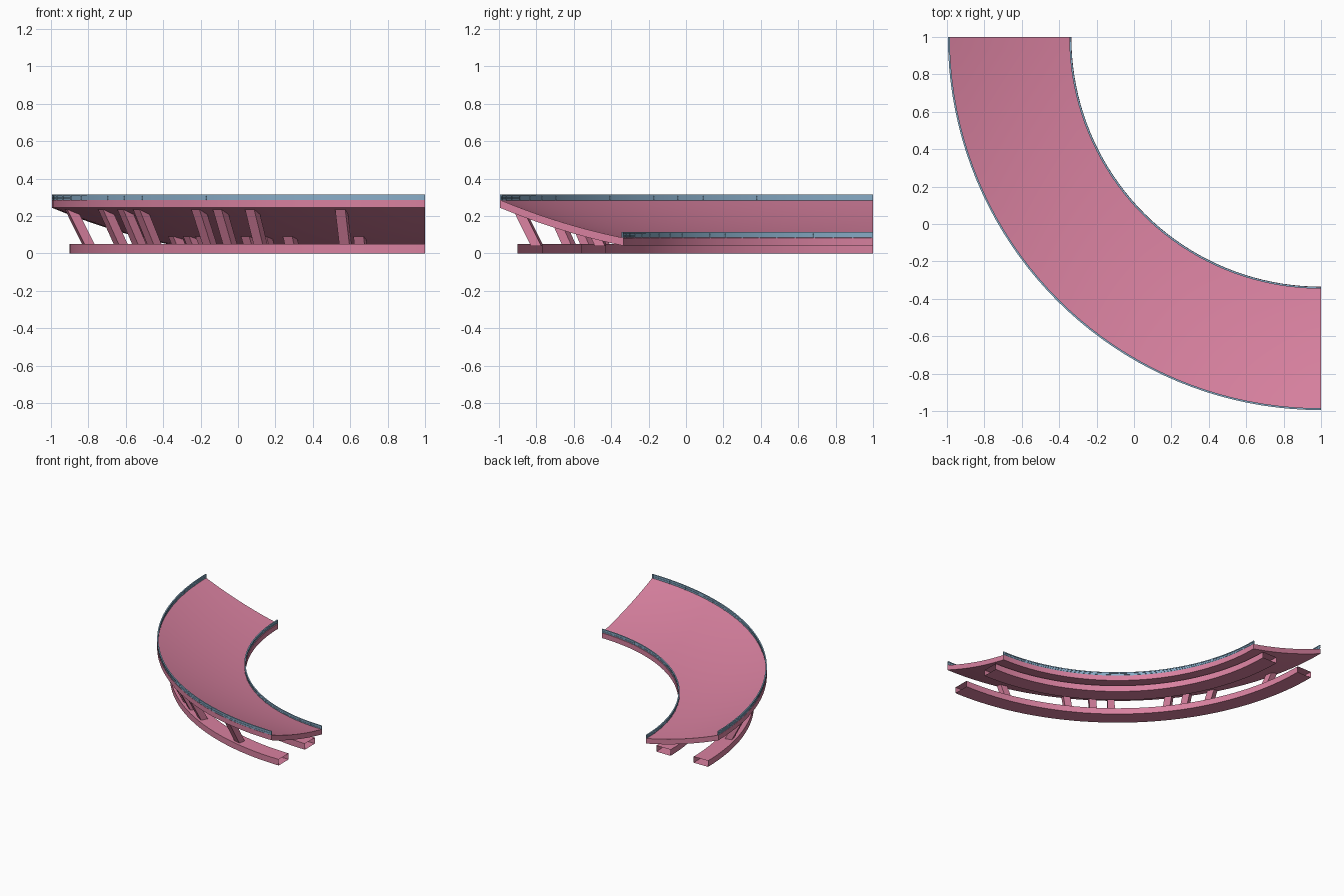
import bpy, bmesh, math
from mathutils import Vector

if "Cube" in bpy.data.objects:
    bpy.data.objects.remove(bpy.data.objects["Cube"])

CX, CY = 1.0, 1.0           # centre of the quarter-circle bend
SEGS = 40

def material(name, rgb):
    m = bpy.data.materials.new(name)
    m.diffuse_color = (*rgb, 1)
    m.use_nodes = True
    m.node_tree.nodes["Principled BSDF"].inputs["Base Color"].default_value = m.diffuse_color
    return m

PINK = material("pink", (0.69, 0.22, 0.35))
BLUE = material("blue", (0.25, 0.42, 0.58))

def polar(r, deg, z):
    a = math.radians(deg)   # 0 = end facing +x, 90 = end facing +y
    return Vector((CX - r * math.sin(a), CY - r * math.cos(a), z))

def finish(bm, name, mat, smooth=True):
    bmesh.ops.recalc_face_normals(bm, faces=bm.faces)
    me = bpy.data.meshes.new(name)
    bm.to_mesh(me)
    bm.free()
    me.materials.append(mat)
    ob = bpy.data.objects.new(name, me)
    bpy.context.collection.objects.link(ob)
    if smooth:
        bpy.ops.object.select_all(action='DESELECT')
        ob.select_set(True)
        bpy.context.view_layer.objects.active = ob
        bpy.ops.object.shade_smooth_by_angle(angle=math.radians(30))
    return ob

def sweep(bm, profile, caps=True):
    """Sweep a closed (radius, z) profile round the quarter bend."""
    rows = [[bm.verts.new(polar(r, 90 * i / SEGS, z)) for r, z in profile]
            for i in range(SEGS + 1)]
    n = len(profile)
    for a, b in zip(rows, rows[1:]):
        for j in range(n):
            k = (j + 1) % n
            bm.faces.new((a[j], a[k], b[k], b[j]))
    if caps:
        bm.faces.new(rows[0])
        bm.faces.new(rows[-1])

def rect(r0, r1, z0, z1):
    return [(r0, z0), (r1, z0), (r1, z1), (r0, z1)]

def strut(bm, deg, bottom, top, thick=0.055):
    """Square bar leaning outwards; bottom and top are (radius, z)."""
    h = thick / 2
    rings = []
    for r, z in (bottom, top):
        d = math.degrees(h / r)
        rings.append([bm.verts.new(polar(r + s * h, deg + t * d, z))
                      for s, t in ((-1, -1), (1, -1), (1, 1), (-1, 1))])
    lo, hi = rings
    for j in range(4):
        k = (j + 1) % 4
        bm.faces.new((lo[j], lo[k], hi[k], hi[j]))
    bm.faces.new(lo)
    bm.faces.new(hi)

# Banked deck with a gently dished cross-section
R_IN, R_OUT, THICK = 1.335, 1.995, 0.042
def deck_z(t):
    return 0.083 + 0.203 * t - 0.07 * t * (1 - t)

top = [(R_IN + (R_OUT - R_IN) * i / 10, deck_z(i / 10)) for i in range(11)]
bm = bmesh.new()
sweep(bm, top + [(r, z - THICK) for r, z in reversed(top)])
finish(bm, "banked_deck", PINK)

# Hollow box beams resting on the ground, open at the ends
for name, r0, r1 in (("outer_base_beam", 1.77, 1.90), ("inner_base_beam", 1.43, 1.56)):
    bm = bmesh.new()
    sweep(bm, rect(r0, r1, 0, 0.05), caps=False)
    finish(bm, name, PINK)

# Leaning struts from each beam up to the deck, mirrored about the diagonal
half = (13.3, 28.4, 34.3, 38.5)
angles = half + tuple(90 - a for a in half)
for name, bottom, head in (("outer_struts", (1.845, 0.04), (1.945, 0.235)),
                           ("inner_struts", (1.495, 0.04), (1.53, 0.115))):
    bm = bmesh.new()
    for a in angles:
        strut(bm, a, bottom, head)
    finish(bm, name, PINK, smooth=False)

# Low guard rails: thin panel, top and bottom bars, and posts
for name, r, z in (("outer_guard_rail", 1.99, 0.286), ("inner_guard_rail", 1.341, 0.083)):
    bm = bmesh.new()
    sweep(bm, rect(r - 0.0015, r + 0.0015, z - 0.005, z + 0.026))
    sweep(bm, rect(r - 0.005, r + 0.005, z + 0.022, z + 0.03))
    sweep(bm, rect(r - 0.004, r + 0.004, z + 0.008, z + 0.013))
    for i in range(21):
        strut(bm, 0.2 + 89.6 * i / 20, (r, z - 0.01), (r, z + 0.028), 0.008)
    finish(bm, name, BLUE)
